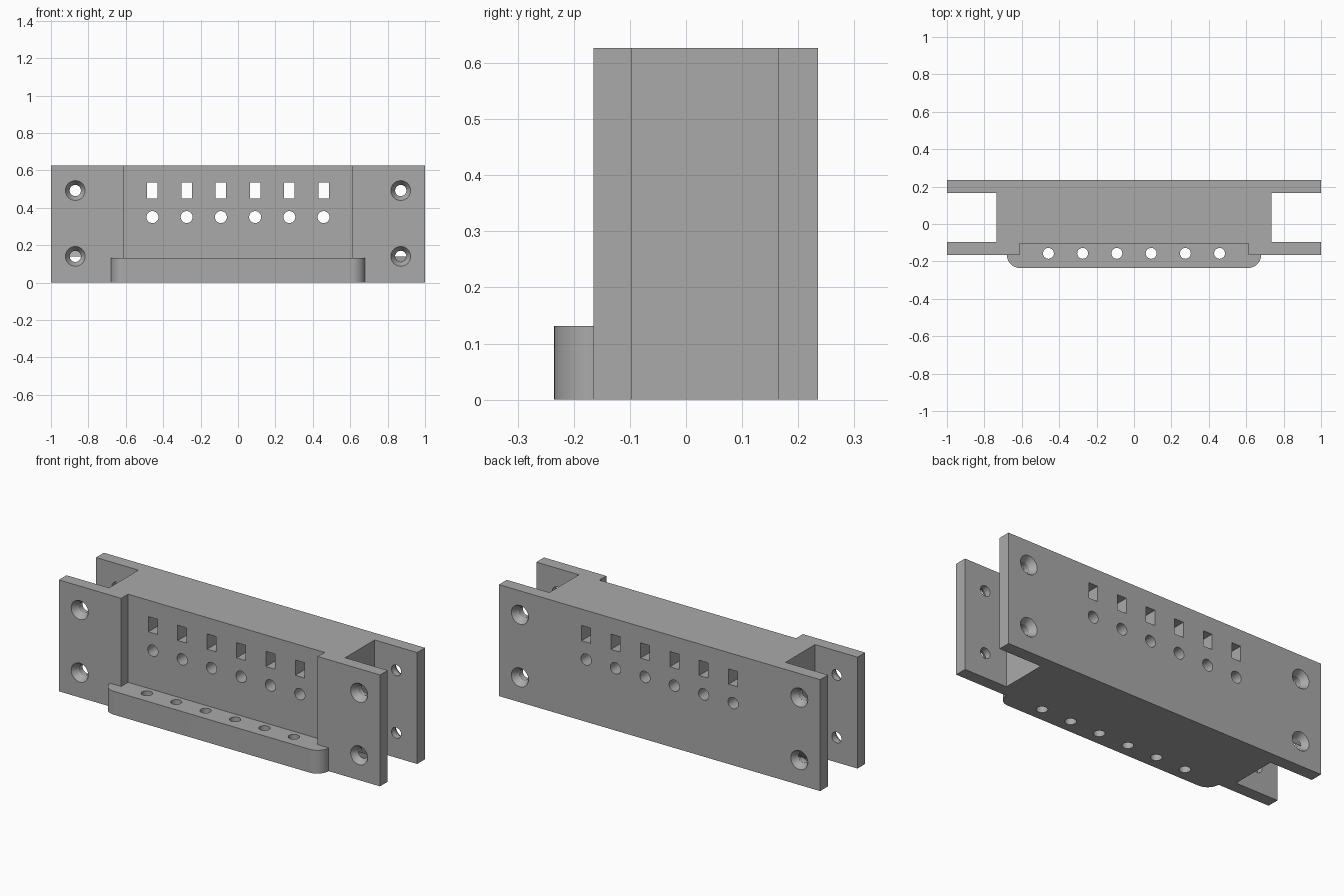
import bpy, bmesh, math
from mathutils import Matrix

if "Cube" in bpy.data.objects:
    bpy.data.objects.remove(bpy.data.objects["Cube"])

H = 0.627                                  # full height
grey = bpy.data.materials.new("grey")
grey.diffuse_color = (0.4, 0.4, 0.4, 1)
grey.use_nodes = True
grey.node_tree.nodes["Principled BSDF"].inputs["Base Color"].default_value = grey.diffuse_color


def finish(bm, name):
    bmesh.ops.recalc_face_normals(bm, faces=bm.faces)
    me = bpy.data.meshes.new(name)
    bm.to_mesh(me)
    bm.free()
    me.materials.append(grey)
    ob = bpy.data.objects.new(name, me)
    bpy.context.collection.objects.link(ob)
    return ob


def extrude_profile(name, pts, height):
    bm = bmesh.new()
    face = bm.faces.new([bm.verts.new((x, y, 0)) for x, y in pts])
    top = bmesh.ops.extrude_face_region(bm, geom=[face])["geom"]
    verts = [v for v in top if isinstance(v, bmesh.types.BMVert)]
    bmesh.ops.translate(bm, verts=verts, vec=(0, 0, height))
    return finish(bm, name)


def boolean(target, tool, operation):
    mod = target.modifiers.new(operation, 'BOOLEAN')
    mod.operation, mod.object, mod.solver = operation, tool, 'EXACT'
    bpy.context.view_layer.objects.active = target
    bpy.ops.object.modifier_apply(modifier=mod.name)
    bpy.data.objects.remove(tool)


def cone(bm, loc, r1, r2, depth, rot=0.0):
    m = Matrix.Translation(loc) @ Matrix.Rotation(rot, 4, 'X')
    bmesh.ops.create_cone(bm, cap_ends=True, segments=32, radius1=r1,
                          radius2=r2, depth=depth, matrix=m)


# Core with four flanges and a recessed front panel, as one extruded outline
right = [(0.612, -0.104), (0.612, -0.165), (1, -0.165), (1, -0.097),
         (0.735, -0.097), (0.735, 0.165), (1, 0.165), (1, 0.235)]
body = extrude_profile("bracket_body", right + [(-x, y) for x, y in reversed(right)], H)

# Front shelf with rounded outer corners
R = 0.07
arc = [(0.68 - R + R * math.cos(a), -0.235 + R - R * math.sin(a))
       for a in (i * math.pi / 24 for i in range(13))]
side = [(0.68, -0.085)] + arc
shelf = extrude_profile("shelf", side + [(-x, y) for x, y in reversed(side)], 0.131)
boolean(body, shelf, 'UNION')

# Row of slots, round holes and shelf holes
bm = bmesh.new()
for i in range(6):
    x = (i - 2.5) * 0.183
    bmesh.ops.create_cube(bm, size=1, matrix=Matrix.Translation((x, 0, 0.492))
                          @ Matrix.Diagonal((0.056, 1, 0.086, 1)))
    cone(bm, (x, 0, 0.35), 0.032, 0.032, 1, math.pi / 2)
    cone(bm, (x, -0.157, 0.05), 0.029, 0.029, 0.3)

# Screw holes through all flanges
for x in (-0.87, 0.87):
    for z in (0.14, 0.492):
        cone(bm, (x, 0, z), 0.03, 0.03, 1, math.pi / 2)
boolean(body, finish(bm, "hole_cutter"), 'DIFFERENCE')

# Countersinks on the outer flange faces
bm = bmesh.new()
depth, over = 0.035, 0.01
slope = (0.053 - 0.03) / depth
for x in (-0.87, 0.87):
    for z in (0.14, 0.492):
        for face_y, s in ((-0.165, -1), (0.235, 1)):
            cone(bm, (x, face_y + s * (over - depth) / 2, z), 0.053 + slope * over,
                 0.03, depth + over, s * math.pi / 2)
boolean(body, finish(bm, "countersink_cutter"), 'DIFFERENCE')

bpy.ops.object.select_all(action='DESELECT')
body.select_set(True)
bpy.context.view_layer.objects.active = body
bpy.ops.object.shade_smooth_by_angle(angle=math.radians(30))
